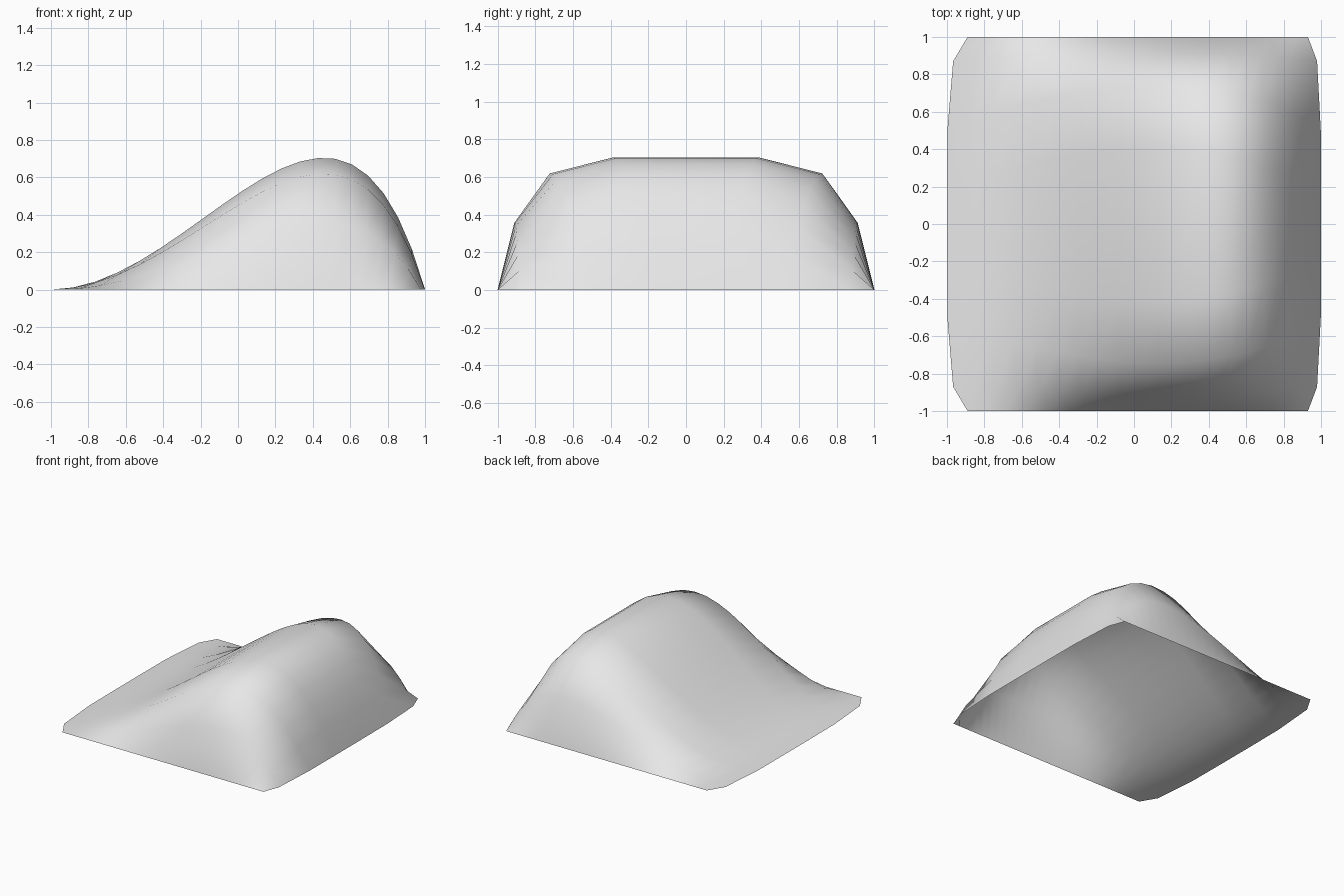
import bpy

if "Cube" in bpy.data.objects:
    bpy.data.objects.remove(bpy.data.objects["Cube"], do_unlink=True)

# Plain grey shell colour
grey = bpy.data.materials.new("light_grey")
grey.use_nodes = True
grey.diffuse_color = (0.8, 0.8, 0.8, 1)
grey.node_tree.nodes["Principled BSDF"].inputs["Base Color"].default_value = (0.8, 0.8, 0.8, 1)

# Cross-section stations: side distance at the ends, at the crest, height, bulge
HALF = [(1.0, 1.0, 0.0, 0.0), (0.87, 0.915, 0.508, 0.7),
        (0.5, 0.745, 0.88, 0.98), (0.17, 0.41, 1.0, 1.0)]
STATIONS = [(-a, -b, h, k) for a, b, h, k in HALF] + HALF[::-1]
STEPS = 20


def bezier(t, a, b, c, d):
    s = 1 - t
    return a * s**3 + 3 * b * s * s * t + 3 * c * s * t * t + d * t**3


def shell_point(u, station):
    end_y, crest_y, height, bulge = station
    mid = min(1, 4 * u * (1 - u))
    x = bezier(u, -1, -0.2, 0.55, 1)
    side_x = 0.02 + 0.91 * x
    z = bezier(u, 0, 0, 1.585, 0)
    return (side_x + (x - side_x) * bulge,
            end_y + (crest_y - end_y) * mid,
            z * height)


# Open curved shell, a grid swept along the crest profile
verts = [shell_point(i / STEPS, s) for i in range(STEPS + 1) for s in STATIONS]
n = len(STATIONS)
faces = [(i * n + j, (i + 1) * n + j, (i + 1) * n + j + 1, i * n + j + 1)
         for i in range(STEPS) for j in range(n - 1)]
mesh = bpy.data.meshes.new("curved_shell")
mesh.from_pydata(verts, [], faces)
mesh.materials.append(grey)
mesh.shade_smooth()
shell = bpy.data.objects.new("curved_shell", mesh)
bpy.context.collection.objects.link(shell)
